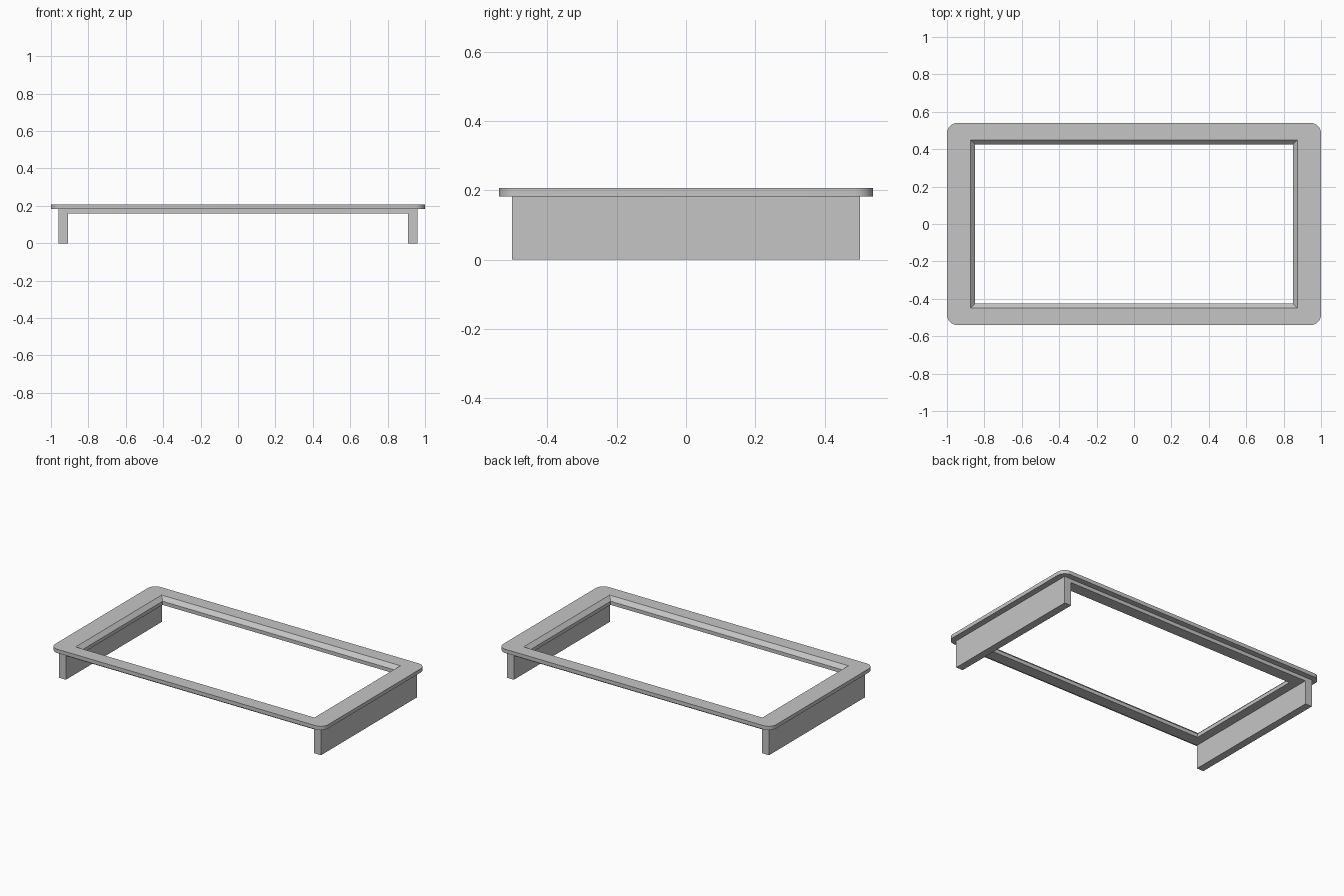
import bpy, bmesh
from math import sin, cos, pi

cube = bpy.data.objects.get("Cube")
if cube:
    bpy.data.objects.remove(cube)

# Single grey finish
grey = bpy.data.materials.new("plain_grey")
grey.use_nodes = True
colour = (0.56, 0.56, 0.56, 1)
grey.diffuse_color = colour
grey.node_tree.nodes["Principled BSDF"].inputs["Base Color"].default_value = colour

STEPS = 8  # segments per rounded corner
TOP, PLATE_BOTTOM, RAIL_BOTTOM = 0.207, 0.182, 0.158


def finish(name, bm):
    bmesh.ops.recalc_face_normals(bm, faces=bm.faces)
    mesh = bpy.data.meshes.new(name)
    bm.to_mesh(mesh)
    bm.free()
    mesh.materials.append(grey)
    obj = bpy.data.objects.new(name, mesh)
    bpy.context.collection.objects.link(obj)
    return obj


def rectangle(bm, hx, hy, z, radius=0):
    """Ring of vertices round a rectangle with optional rounded corners."""
    ring = []
    for i, (sx, sy) in enumerate([(1, 1), (-1, 1), (-1, -1), (1, -1)]):
        for k in range(STEPS + 1):
            a = (i + k / STEPS) * pi / 2
            ring.append(bm.verts.new((sx * (hx - radius) + radius * cos(a),
                                      sy * (hy - radius) + radius * sin(a), z)))
    return ring


# Frame: rounded flange, rail beneath it, and bevelled opening
bm = bmesh.new()
rings = [rectangle(bm, *r) for r in (
    (1, 0.54, TOP, 0.055),
    (1, 0.54, PLATE_BOTTOM, 0.055),
    (0.96, 0.502, PLATE_BOTTOM),
    (0.96, 0.502, RAIL_BOTTOM),
    (0.85, 0.425, RAIL_BOTTOM),
    (0.85, 0.425, PLATE_BOTTOM),
    (0.875, 0.45, TOP),
)]
for ring, following in zip(rings, rings[1:] + rings[:1]):
    for j in range(len(ring)):
        k = (j + 1) % len(ring)
        bm.faces.new((ring[j], ring[k], following[k], following[j]))
bmesh.ops.remove_doubles(bm, verts=bm.verts, dist=0.0001)
frame = finish("top_frame", bm)
bpy.context.view_layer.objects.active = frame
frame.select_set(True)
bpy.ops.object.shade_smooth_by_angle(angle=pi / 6)

# Side panels that carry the frame
for name, side in (("left_leg", 1), ("right_leg", -1)):
    bm = bmesh.new()
    bmesh.ops.create_cube(bm, size=1)
    for v in bm.verts:
        v.co = (side * 0.935 + v.co.x * 0.05, v.co.y * 1.004,
                (v.co.z + 0.5) * RAIL_BOTTOM)
    finish(name, bm)
